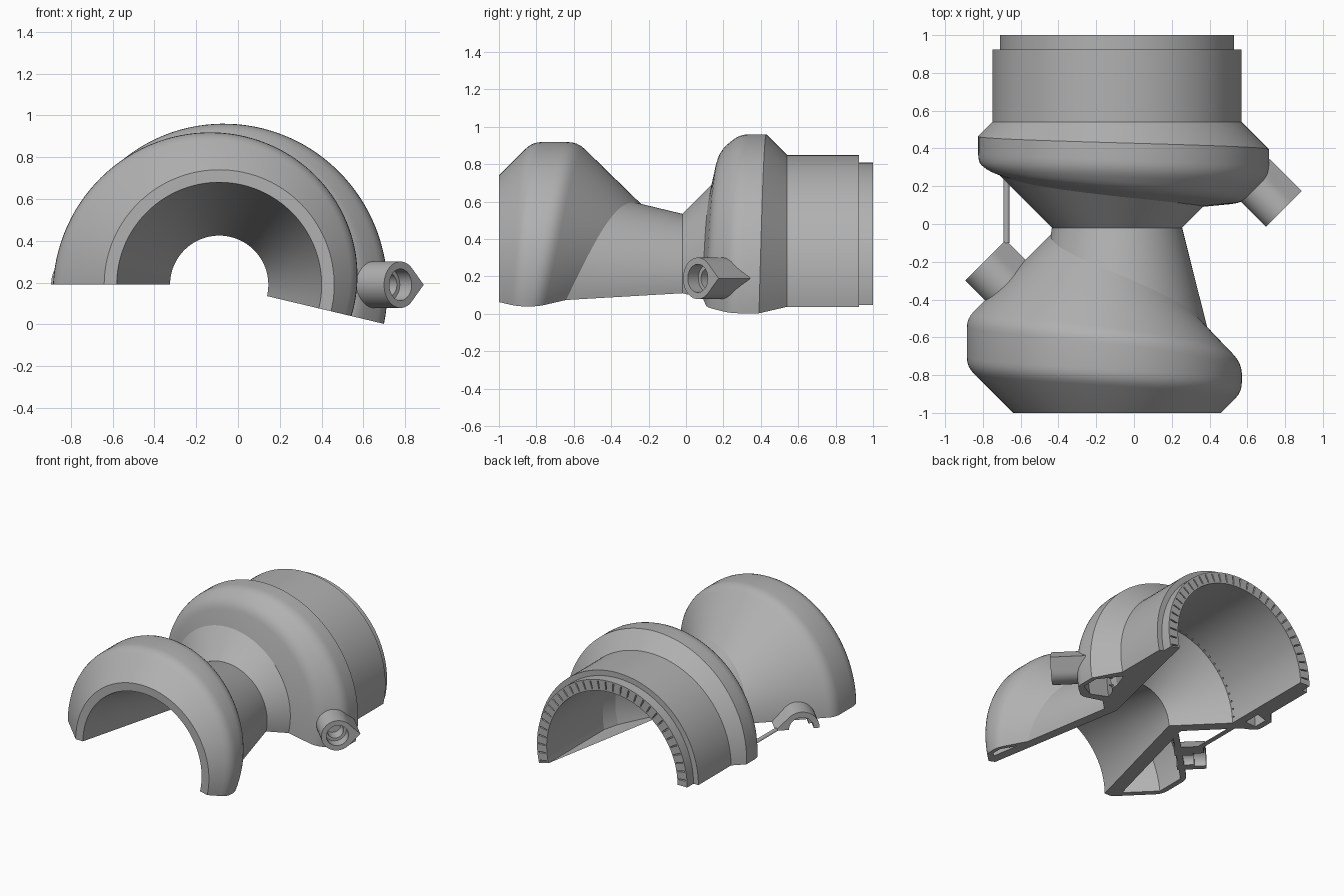
import bpy, bmesh
from math import sin, cos, pi, radians
from mathutils import Vector

cube = bpy.data.objects.get("Cube")
if cube:
    bpy.data.objects.remove(cube)

AXIS_X, AXIS_Z = -0.09, 0.19
SEGMENTS = 64
START, END = radians(-13.35), pi

metal = bpy.data.materials.new("grey_metal")
metal.use_nodes = True
GREY = (0.44, 0.44, 0.44, 1)
metal.diffuse_color = GREY
metal.node_tree.nodes["Principled BSDF"].inputs["Base Color"].default_value = GREY


def loft(bm, rings, closed=False):
    """Skin a list of closed rings; returns the vertex rings and the faces by strip."""
    rows = [[bm.verts.new(p) for p in ring] for ring in rings]
    n = len(rows[0])
    strips = [[] for _ in range(n)]
    pairs = list(zip(rows, rows[1:]))
    if closed:
        pairs.append((rows[-1], rows[0]))
    for a, b in pairs:
        for j in range(n):
            k = (j + 1) % n
            strips[j].append(bm.faces.new((a[j], a[k], b[k], b[j])))
    return rows, strips


def loop_edges(bm, row):
    return [bm.edges.get((row[i - 1], row[i])) for i in range(len(row))]


def finish(bm, name):
    mesh = bpy.data.meshes.new(name)
    bm.to_mesh(mesh)
    bm.free()
    obj = bpy.data.objects.new(name, mesh)
    bpy.context.collection.objects.link(obj)
    mesh.materials.append(metal)
    bpy.ops.object.select_all(action='DESELECT')
    obj.select_set(True)
    bpy.context.view_layer.objects.active = obj
    bpy.ops.object.shade_smooth_by_angle(angle=radians(25))
    return obj


def fillet(a, b, c, size=0.05):
    """Round the profile corner b with a short curve."""
    a, b, c = Vector(a), Vector(b), Vector(c)
    p = b + (a - b).normalized() * min(size, 0.4 * (a - b).length)
    q = b + (c - b).normalized() * min(size, 0.4 * (c - b).length)
    return [p * (1 - s) ** 2 + b * 2 * s * (1 - s) + q * s * s
            for s in (0, 0.25, 0.5, 0.75, 1)]


def front_manifold(t):
    radius = 0.65 + 0.145 * t
    return radius, radius - 1.55, -0.79 + 0.48 * t - 0.19 * t * t


def rear_manifold(t):
    radius = 0.81 - 0.075 * t
    foot = 0.09 + 0.02 * t + 0.16 * t * t
    wall = (0.11 + 0.09 * t + 0.1 * t * t, 0.67 + 0.03 * t)
    return radius, foot, wall, 0.24 + 0.09 * t, 1.2 - radius


def cone(y):
    return 0.335 - 0.26 * y


def shell_profile(t):
    """Outer and inner wall as (y, radius); the manifolds change along the sweep."""
    r1, f, e = front_manifold(t)
    hit_y = (r1 + e - 0.335) / 0.74
    lip, hit = (-1, 0.55), (hit_y, cone(hit_y))
    r2, foot_y, wall, s, g = rear_manifold(t)
    foot = (foot_y, foot_y + 0.365)
    pts = [(-1, 0.49), lip]
    pts += fillet(lip, (f, r1), (e, r1)) + fillet((f, r1), (e, r1), hit)
    pts += [hit, (-0.02, 0.345), foot]
    pts += fillet(foot, wall, (s, r2)) + fillet(wall, (s, r2), (g, r2))
    pts += [(g, r2), (0.54, 0.66), (0.925, 0.66), (0.925, 0.62), (1, 0.62),
            (1, 0.54), (0.315, 0.54), (0.285, 0.54), (-0.02, 0.235)]
    return pts


def front_cavity(t):
    r, f, e = front_manifold(t)
    top, f, e = r - 0.04, f + 0.02, e - 0.02
    y0 = (0.335 - top + f) / 1.26
    y1 = (top + e - 0.335) / 0.74
    return [(y0, cone(y0)), (f, top), (e, top), (y1, cone(y1))]


def rear_cavity(t):
    r, foot, wall, s, g = rear_manifold(t)
    a = wall[0] + 0.05
    return [(a, min(a + 0.3, 0.6)), (a, wall[1] - 0.04), (s + 0.015, r - 0.045),
            (g - 0.01, r - 0.045), (0.48, 0.6)]


def sweep(profile):
    rings = []
    for i in range(SEGMENTS + 1):
        t = i / SEGMENTS
        ang = START + (END - START) * t
        rings.append([(AXIS_X + r * cos(ang), y, AXIS_Z + r * sin(ang))
                      for y, r in profile(t)])
    return rings


# Chamber and nozzle shell with hollow manifolds open at the cut faces
bm = bmesh.new()
rows, strips = loft(bm, sweep(shell_profile))
cavities = [loft(bm, sweep(p))[0] for p in (front_cavity, rear_cavity)]
for end, ang in ((0, START), (-1, END)):
    edges = loop_edges(bm, rows[end])
    for cav in cavities:
        edges += loop_edges(bm, cav[end])
    bmesh.ops.triangle_fill(bm, use_beauty=True, use_dissolve=False, edges=edges,
                            normal=(-sin(ang), 0, cos(ang)))
bmesh.ops.recalc_face_normals(bm, faces=bm.faces[:])
# Radial slots in the rear rim and a row of small holes inside the chamber
for strip, margin in ((strips[-5], 0.011), (strips[-3], 0.009)):
    holes = strip[::2]
    bmesh.ops.inset_individual(bm, faces=holes, thickness=margin, use_even_offset=True)
    bmesh.ops.inset_individual(bm, faces=holes, thickness=0, depth=-0.03)
finish(bm, "chamber_shell")


def port(name, center, inward, radius, length, sweep_angle, steps):
    """Teardrop pipe with a stepped bore; its pointed side faces +x +y."""
    bore, throat = radius * 0.68, radius * 0.5
    u, d = Vector((1, 1, 0)).normalized(), Vector(inward).normalized()
    full = sweep_angle > 6
    rings = []
    for i in range(steps if full else steps + 1):
        phi = sweep_angle * i / steps
        fold = min(phi, 2 * pi - phi)
        outer = radius / cos(fold - pi / 4) if fold < pi / 4 else radius
        ray = u * cos(phi) + Vector((0, 0, sin(phi)))
        section = [(0, outer), (length, outer), (length, throat),
                   (0.08, throat), (0.08, bore), (0, bore)]
        rings.append([Vector(center) + d * depth + ray * r for depth, r in section])
    bm = bmesh.new()
    rows, _ = loft(bm, rings, closed=full)
    if not full:
        for row in (rows[0], rows[-1]):
            bm.faces.new(row)
    bmesh.ops.recalc_face_normals(bm, faces=bm.faces[:])
    finish(bm, name)


# Inlet ports: a whole one at the rear manifold, a halved one at the front manifold
port("rear_manifold_port", (0.777, 0.063, AXIS_Z), (-1, 1, 0), 0.111, 0.24, 2 * pi, 48)
port("front_manifold_port", (-0.805, -0.211, AXIS_Z), (1, -1, 0), 0.1255, 0.2, pi, 24)

# Thin halved rod joining the front port to the rear cone
bm = bmesh.new()
rows, _ = loft(bm, [[(-0.675 + 0.016 * cos(k * pi / 8), y, AXIS_Z + 0.016 * sin(k * pi / 8))
                     for k in range(9)] for y in (-0.1, 0.24)])
for row in rows:
    bm.faces.new(row)
bmesh.ops.recalc_face_normals(bm, faces=bm.faces[:])
finish(bm, "support_rod")
